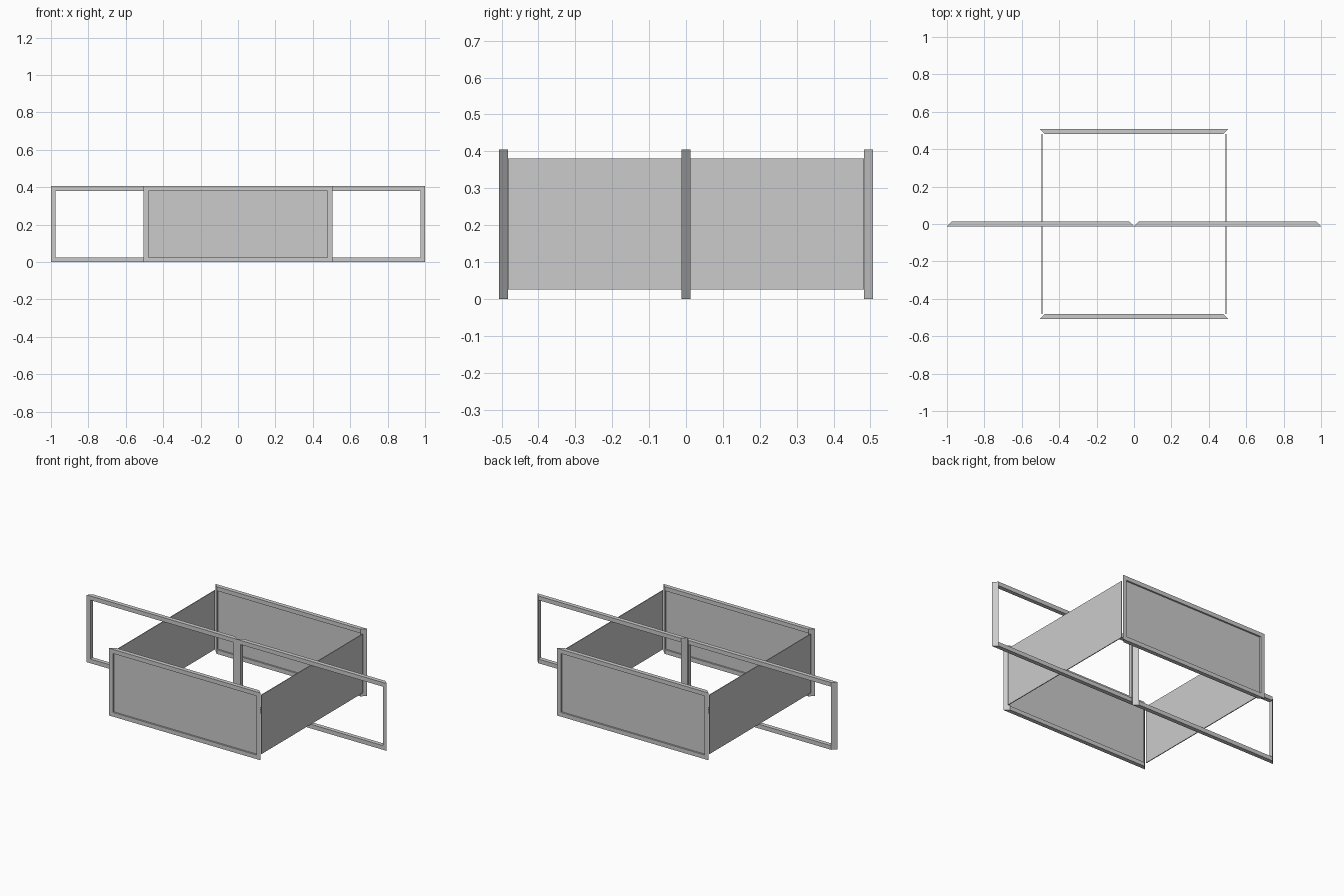
import bpy
import bmesh

cube = bpy.data.objects.get("Cube")
if cube:
    bpy.data.objects.remove(cube, do_unlink=True)

HEIGHT = 0.405    # frame height
BAR = 0.025       # thickness of every bar
PANEL = 0.005     # thickness of the panels
HALF_Y = 0.507    # outer faces of front and back frames

grey = bpy.data.materials.new("plain grey")
grey.use_nodes = True
grey.diffuse_color = (0.6, 0.6, 0.6, 1)
grey.node_tree.nodes["Principled BSDF"].inputs["Base Color"].default_value = (0.6, 0.6, 0.6, 1)


def add_prism(bm, plan, z0, z1):
    """Extrude a plan outline upward from z0 to z1."""
    face = bm.faces.new([bm.verts.new((x, y, z0)) for x, y in plan])
    top = bmesh.ops.extrude_face_region(bm, geom=[face])["geom"]
    verts = [v for v in top if isinstance(v, bmesh.types.BMVert)]
    bmesh.ops.translate(bm, vec=(0, 0, z1 - z0), verts=verts)


def finish(bm, name):
    bmesh.ops.recalc_face_normals(bm, faces=bm.faces)
    mesh = bpy.data.meshes.new(name)
    bm.to_mesh(mesh)
    bm.free()
    mesh.materials.append(grey)
    bpy.context.collection.objects.link(bpy.data.objects.new(name, mesh))


def frame(name, cx, half, y_wide, y_narrow):
    """Frame with ends mitred at 45 degrees: two rails and two wedge stiles."""
    bm = bmesh.new()
    inner = half - BAR
    rail = [(cx - half, y_wide), (cx + half, y_wide),
            (cx + inner, y_narrow), (cx - inner, y_narrow)]
    for z in (0, HEIGHT - BAR):
        add_prism(bm, rail, z, z + BAR)
    for side in (-1, 1):
        wedge = [(cx + side * half, y_wide), (cx + side * inner, y_wide),
                 (cx + side * inner, y_narrow)]
        add_prism(bm, wedge, BAR, HEIGHT - BAR)
    finish(bm, name)


def panel(name, x0, x1, y0, y1):
    bm = bmesh.new()
    add_prism(bm, [(x0, y0), (x1, y0), (x1, y1), (x0, y1)], BAR, HEIGHT - BAR)
    finish(bm, name)


# Front and back walls: frame with a thin panel midway through its depth
for name, s in (("front", -1), ("back", 1)):
    frame(name + "_frame", 0, 0.504, s * HALF_Y, s * (HALF_Y - BAR))
    y = s * (HALF_Y - BAR / 2)
    panel(name + "_panel", -0.479, 0.479, y - PANEL / 2, y + PANEL / 2)

# Side panels and the two open frames lying across the middle
for name, s in (("right", -1), ("left", 1)):
    x = s * 0.492
    panel(name + "_panel", x - PANEL / 2, x + PANEL / 2, BAR - HALF_Y, HALF_Y - BAR)
    frame(name + "_open_frame", s * 0.5, 0.5, -BAR / 2, BAR / 2)
